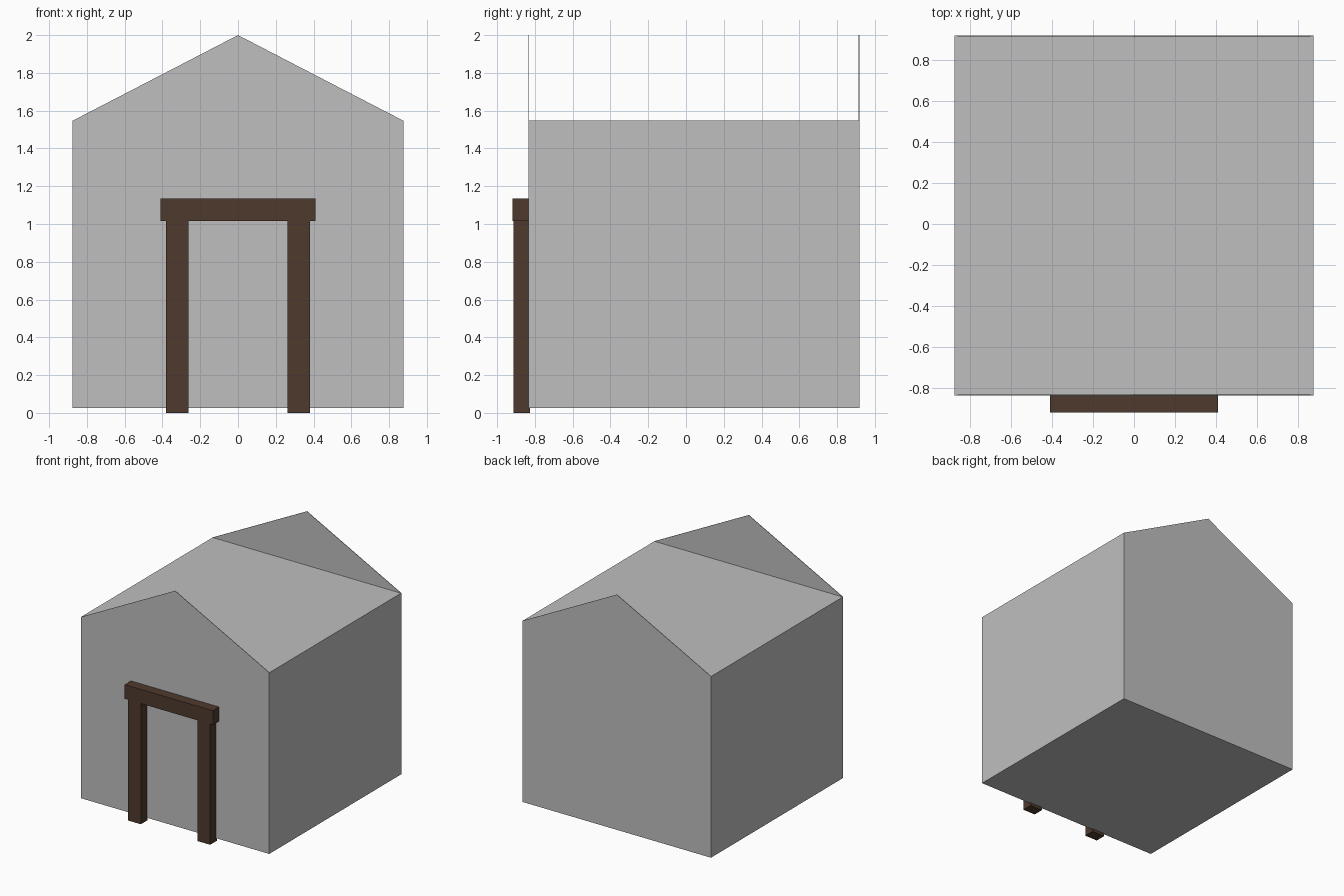
import bpy
import bmesh

if "Cube" in bpy.data.objects:
    bpy.data.objects.remove(bpy.data.objects["Cube"])

HALF_W, FRONT, BACK = 0.875, -0.835, 0.918   # house footprint
BASE, EAVES, RIDGE = 0.025, 1.547, 2.0       # house heights
GABLE_T = 0.005                              # gable thickness


def material(name, rgb):
    mat = bpy.data.materials.new(name)
    mat.diffuse_color = (*rgb, 1.0)
    mat.use_nodes = True
    mat.node_tree.nodes["Principled BSDF"].inputs["Base Color"].default_value = mat.diffuse_color
    return mat


def extrude_profile(name, profile, y0, y1, mat):
    """Solid made from an (x, z) outline pushed from y0 to y1."""
    bm = bmesh.new()
    face = bm.faces.new([bm.verts.new((x, y0, z)) for x, z in profile])
    result = bmesh.ops.extrude_face_region(bm, geom=[face], use_keep_orig=True)
    moved = [v for v in result["geom"] if isinstance(v, bmesh.types.BMVert)]
    bmesh.ops.translate(bm, verts=moved, vec=(0, y1 - y0, 0))
    bmesh.ops.recalc_face_normals(bm, faces=bm.faces)
    mesh = bpy.data.meshes.new(name)
    bm.to_mesh(mesh)
    bm.free()
    mesh.materials.append(mat)
    obj = bpy.data.objects.new(name, mesh)
    bpy.context.collection.objects.link(obj)
    return obj


def block(name, x0, x1, y0, y1, z0, z1, mat):
    return extrude_profile(name, [(x0, z0), (x1, z0), (x1, z1), (x0, z1)], y0, y1, mat)


plaster = material("grey plaster", (0.52, 0.52, 0.52))
timber = material("dark brown timber", (0.076, 0.042, 0.026))

# House body with a flat top
block("house_body", -HALF_W, HALF_W, FRONT, BACK, BASE, EAVES, plaster)

# Thin triangular gables standing flush on the front and back walls
gable = [(-HALF_W, EAVES), (HALF_W, EAVES), (0, RIDGE)]
extrude_profile("front_gable", gable, FRONT, FRONT + GABLE_T, plaster)
extrude_profile("back_gable", gable, BACK - GABLE_T, BACK, plaster)

# Door frame: two posts and a lintel
for side, x in (("left", -0.322), ("right", 0.322)):
    block(side + "_door_post", x - 0.059, x + 0.059, -0.914, -0.825, 0, 1.016, timber)
block("door_lintel", -0.41, 0.41, -0.918, -0.82, 1.016, 1.135, timber)
